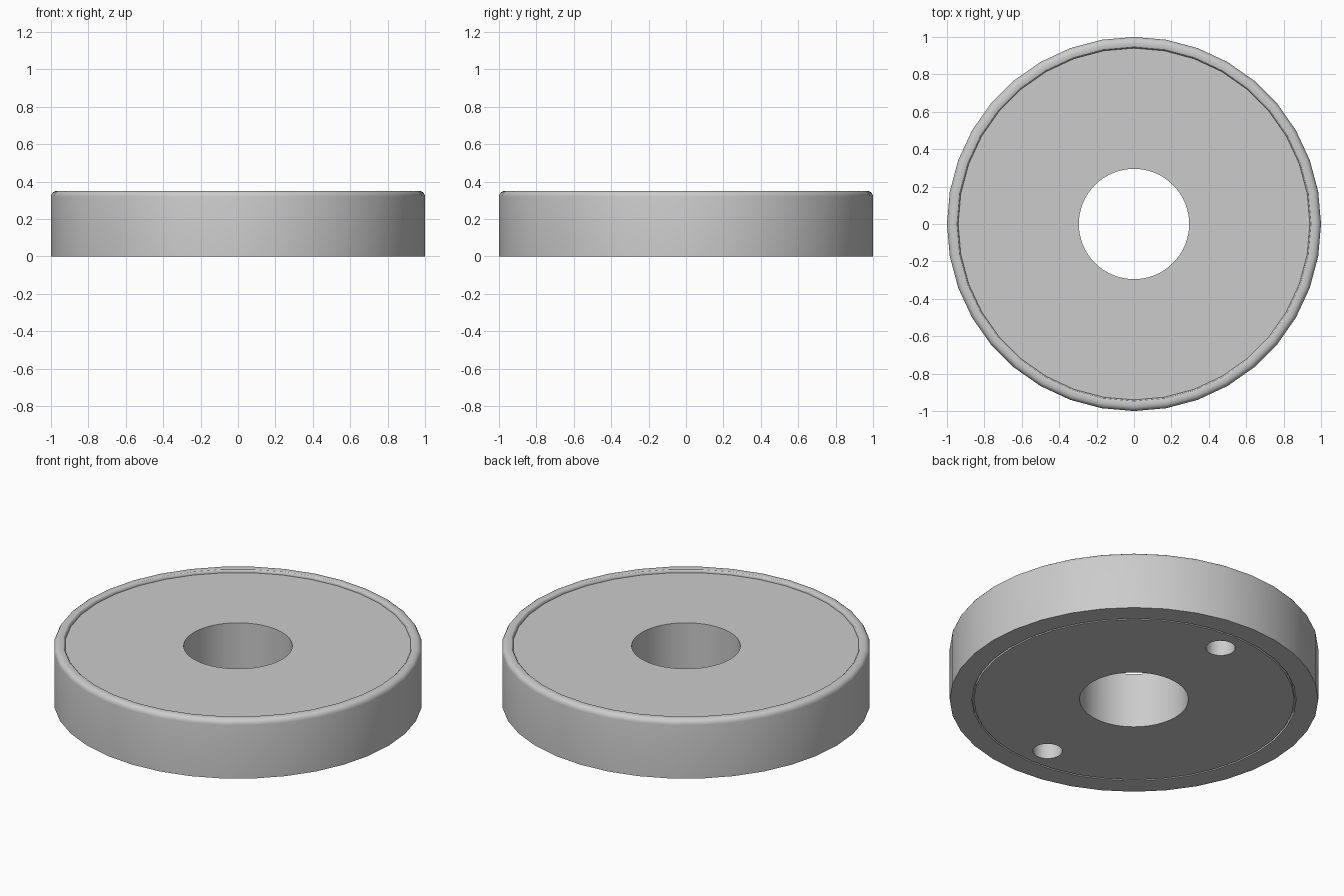
import bpy, math

if "Cube" in bpy.data.objects:
    bpy.data.objects.remove(bpy.data.objects["Cube"])

def lathe(name, profile, sides):
    """Revolve a closed (radius, z) profile around the z axis."""
    n = len(profile)
    verts, faces = [], []
    for i in range(sides):
        a = 2 * math.pi * i / sides
        verts += [(r * math.cos(a), r * math.sin(a), z) for r, z in profile]
        j = (i + 1) % sides
        for k in range(n):
            m = (k + 1) % n
            faces.append((i * n + k, j * n + k, j * n + m, i * n + m))
    me = bpy.data.meshes.new(name)
    me.from_pydata(verts, [], faces)
    ob = bpy.data.objects.new(name, me)
    bpy.context.collection.objects.link(ob)
    return ob

def drill(target, name, radius, xy, z0, z1, sides):
    """Subtract a vertical cylinder from the target."""
    bpy.ops.mesh.primitive_cylinder_add(vertices=sides, radius=radius, depth=z1 - z0,
                                        location=(*xy, (z0 + z1) / 2))
    cutter = bpy.context.object
    cutter.name = name
    mod = target.modifiers.new(name, 'BOOLEAN')
    mod.operation, mod.solver, mod.object = 'DIFFERENCE', 'EXACT', cutter
    bpy.context.view_layer.objects.active = target
    bpy.ops.object.modifier_apply(modifier=name)
    bpy.data.objects.remove(cutter, do_unlink=True)

# Disc: thin groove underneath, rounded raised rim around a recessed top
R = 0.03
outer = [(1 - R + R * math.cos(t), 0.35 - R + R * math.sin(t))
         for t in (math.radians(22.5 * k) for k in range(5))]
inner = [(0.97 - R + 0.03 - 0.015 * math.sin(t) - 0.015, 0.335 + 0.015 * math.cos(t))
         for t in (math.radians(30 * k) for k in range(4))]
profile = ([(0.2, 0), (0.87, 0), (0.87, 0.02), (0.88, 0.02), (0.88, 0), (1, 0)]
           + outer + inner + [(0.94, 0.33), (0.2, 0.33)])
disc = lathe("disc", profile, 36)

# Central bore and two blind pin holes in the underside
drill(disc, "bore", 0.295, (0, 0), -0.1, 0.5, 64)
for s in (1, -1):
    drill(disc, "pin_hole", 0.08, (0, 0.73 * s), -0.1, 0.2, 32)

bpy.ops.object.select_all(action='DESELECT')
disc.select_set(True)
bpy.context.view_layer.objects.active = disc
bpy.ops.object.shade_smooth_by_angle(angle=math.radians(30))
